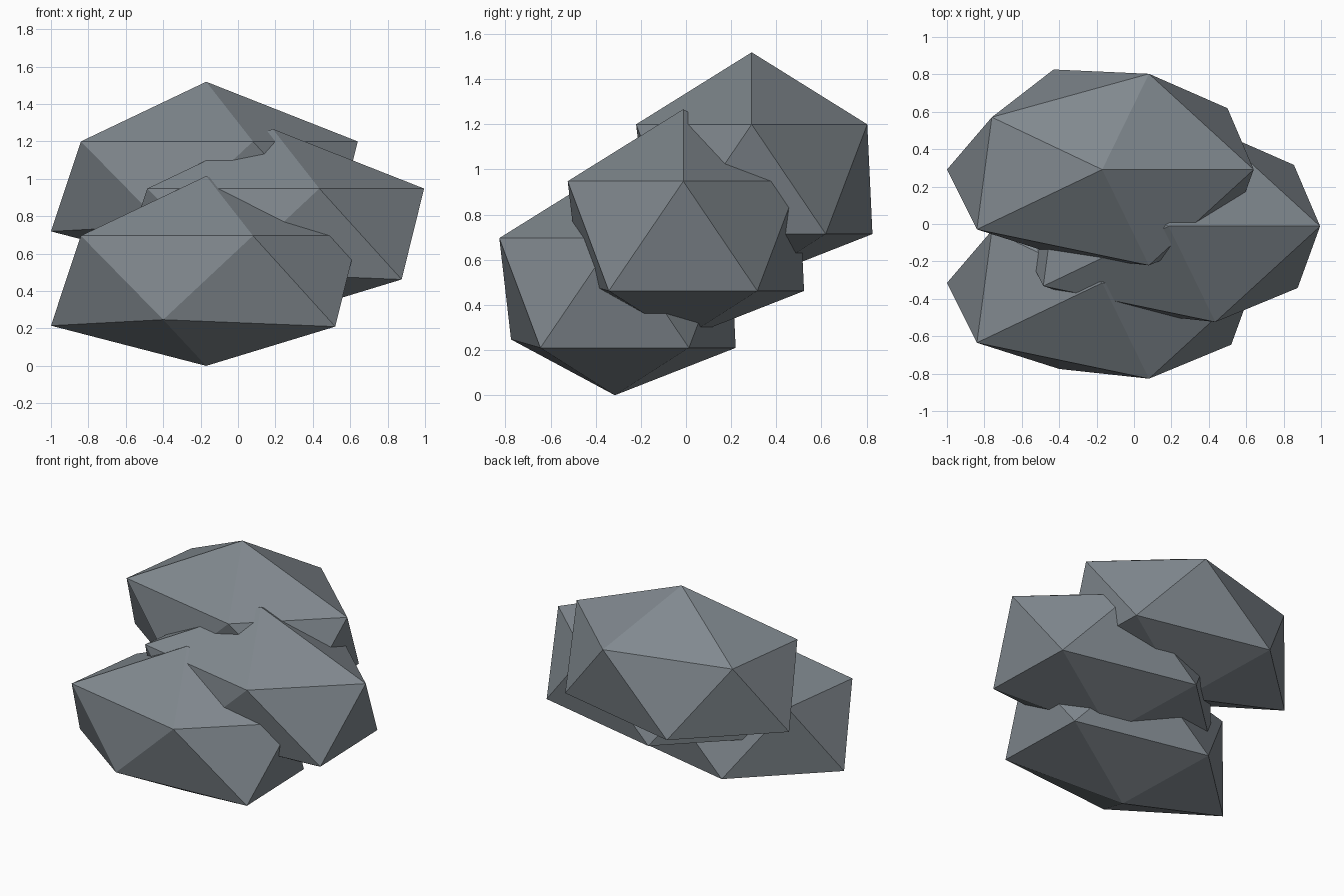
import bpy
import bmesh
from mathutils import Vector

cube = bpy.data.objects.get("Cube")
if cube:
    bpy.data.objects.remove(cube, do_unlink=True)

stone = bpy.data.materials.new("slate_grey_stone")
stone.use_nodes = True
colour = (0.22, 0.25, 0.275, 1)
stone.diffuse_color = colour
stone.node_tree.nodes["Principled BSDF"].inputs["Base Color"].default_value = colour

# Profile of one boulder: two poles and two staggered five-point rings
TOP, BOTTOM = (0, 0, 1.015), (0, 0, 0)
LOWER = [(0.69, -0.33, 0.21), (-0.23, -0.46, 0.247), (-0.83, 0, 0.215),
         (-0.26, 0.535, 0.21), (0.67, 0.328, 0.21)]
UPPER = [(0.25, -0.512, 0.696), (-0.67, -0.32, 0.696), (-0.59, 0.28, 0.696),
         (0.25, 0.512, 0.696), (0.81, 0, 0.696)]


def boulder(name, location):
    bm = bmesh.new()
    top, bottom = bm.verts.new(TOP), bm.verts.new(BOTTOM)
    low = [bm.verts.new(p) for p in LOWER]
    up = [bm.verts.new(p) for p in UPPER]
    for i in range(5):
        j = (i + 1) % 5
        bm.faces.new((top, up[j], up[i]))
        bm.faces.new((up[i], up[j], low[j]))
        bm.faces.new((low[i], up[i], low[j]))
        bm.faces.new((bottom, low[i], low[j]))
    bmesh.ops.recalc_face_normals(bm, faces=bm.faces)
    mesh = bpy.data.meshes.new(name)
    bm.to_mesh(mesh)
    bm.free()
    mesh.materials.append(stone)
    rock = bpy.data.objects.new(name, mesh)
    rock.location = location
    bpy.context.collection.objects.link(rock)


# Three matching boulders, stepped upwards towards the back
start = Vector((-0.17, -0.315, 0))
for i, name in enumerate(("front_rock", "middle_rock", "back_rock")):
    side = 0.355 if i == 1 else 0
    boulder(name, start + Vector((side, 0.303 * i, 0.252 * i)))
